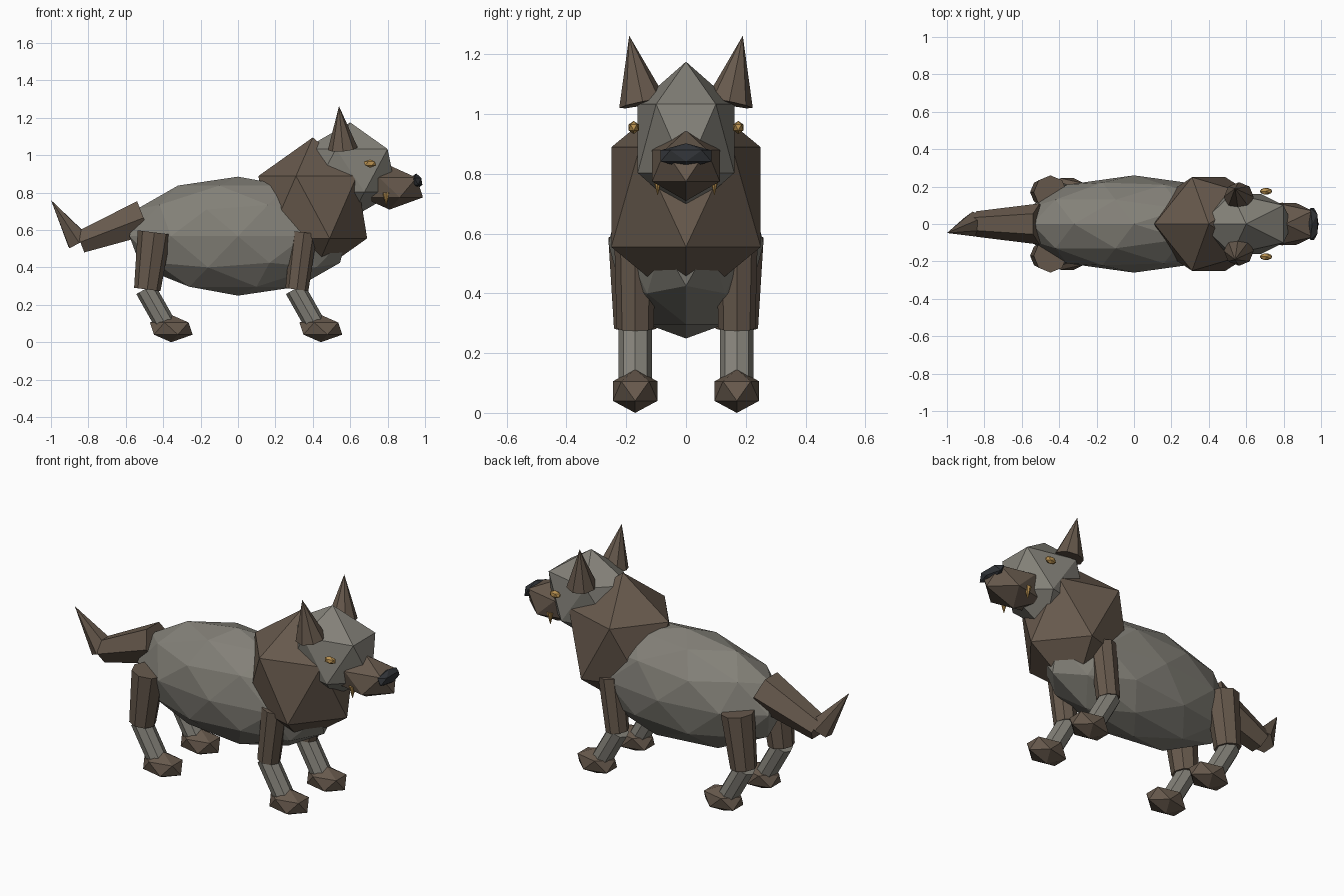
import bpy, bmesh
from mathutils import Matrix, Vector

cube = bpy.data.objects.get("Cube")
if cube:
    bpy.data.objects.remove(cube, do_unlink=True)


def material(name, rgb):
    mat = bpy.data.materials.new(name)
    mat.use_nodes = True
    mat.diffuse_color = (*rgb, 1)
    mat.node_tree.nodes["Principled BSDF"].inputs["Base Color"].default_value = (*rgb, 1)
    return mat


GREY = material("fur_grey", (0.23, 0.22, 0.19))
BROWN = material("fur_brown", (0.135, 0.10, 0.073))
BLACK = material("nose_black", (0.03, 0.033, 0.038))
GOLD = material("eye_gold", (0.48, 0.28, 0.08))


def finish(name, bm, mat):
    mesh = bpy.data.meshes.new(name)
    bm.to_mesh(mesh)
    bm.free()
    mesh.materials.append(mat)
    obj = bpy.data.objects.new(name, mesh)
    bpy.context.collection.objects.link(obj)
    return obj


def blob(name, mat, center, size, level=1):
    """Faceted ball with its low corner pointing forward (+x)."""
    bm = bmesh.new()
    turn = Matrix.Rotation(3.14159265, 4, 'Z')
    bmesh.ops.create_icosphere(bm, subdivisions=level, radius=1)
    bm.transform(Matrix.Translation(center) @ Matrix.Diagonal((*size, 1)) @ turn)
    return finish(name, bm, mat)


def limb(name, mat, start, end, r1, r2, sides=8):
    """Tapered prism or cone from start to end."""
    a, b = Vector(start), Vector(end)
    z = (b - a).normalized()
    x = Vector((0, 1, 0)).cross(z).normalized()
    y = z.cross(x)
    frame = Matrix((x, y, z)).transposed().to_4x4()
    bm = bmesh.new()
    bmesh.ops.create_cone(bm, cap_ends=True, segments=sides, radius1=r1,
                          radius2=r2, depth=(b - a).length)
    if r2 == 0:
        bmesh.ops.remove_doubles(bm, verts=bm.verts, dist=1e-5)
    bm.transform(Matrix.Translation((a + b) / 2) @ frame)
    return finish(name, bm, mat)


# Trunk, ruff and head
blob("body", GREY, (0, 0, 0.567), (0.61, 0.26, 0.318), 2)
blob("neck_ruff", BROWN, (0.4, 0, 0.722), (0.325, 0.294, 0.373))
blob("head", GREY, (0.6, 0, 0.918), (0.276, 0.19, 0.257))
blob("muzzle", BROWN, (0.81, 0, 0.827), (0.2, 0.133, 0.118))
blob("nose", BLACK, (0.953, 0, 0.86), (0.037, 0.1, 0.042))

# Tail with upturned tip
limb("tail", BROWN, (-0.505, 0, 0.665), (-0.843, 0, 0.535), 0.11, 0.068, 6)
limb("tail_tip", BROWN, (-0.855, 0, 0.54), (-1, -0.048, 0.76), 0.068, 0, 6)

# Paired parts
for side, s in (("left", 1), ("right", -1)):
    limb(side + "_ear", BROWN, (0.56, s * 0.145, 1.035), (0.54, s * 0.19, 1.262), 0.08, 0)
    blob(side + "_eye", GOLD, (0.706, s * 0.175, 0.955), (0.037, 0.02, 0.022))
    limb(side + "_fang", GOLD, (0.792, s * 0.095, 0.8), (0.792, s * 0.095, 0.727), 0.02, 0)

    # Legs: the hind pair is thicker at the thigh
    for part, x, top, bottom in (("front", 0.315, 0.07, 0.062), ("hind", -0.485, 0.09, 0.071)):
        name, y = f"{part}_{side}", s * 0.17
        limb(name + "_thigh", BROWN, (x + 0.038, y, 0.587), (x, y, 0.282), top, bottom)
        limb(name + "_shin", GREY, (x - 0.01, y, 0.285), (x + 0.1, y, 0.09), 0.056, 0.056)
        blob(name + "_paw", BROWN, (x + 0.128, y, 0.073), (0.128, 0.088, 0.073))
